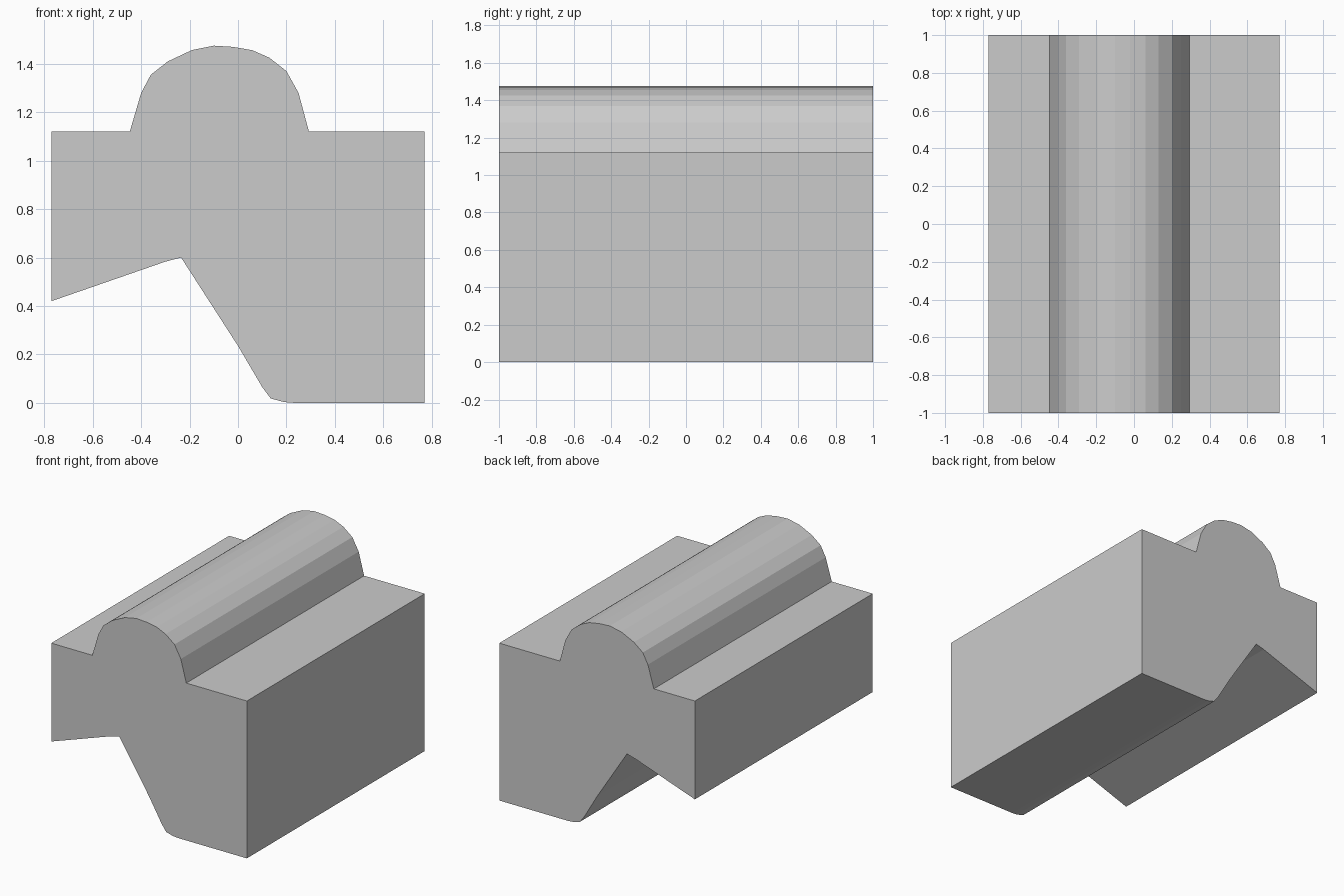
import bpy, bmesh

if "Cube" in bpy.data.objects:
    bpy.data.objects.remove(bpy.data.objects["Cube"])

# Cross-section in (x, z), constant along the full length
underside = [(-0.77, 0.42), (-0.30, 0.583), (-0.235, 0.60), (0.0, 0.235),
             (0.10, 0.065), (0.135, 0.018), (0.19, 0.003), (0.23, 0.0)]
right_side = [(0.77, 0.0), (0.77, 1.12)]
rounded_ridge = [(0.293, 1.12), (0.25, 1.28), (0.20, 1.37), (0.13, 1.425),
                 (0.06, 1.456), (-0.02, 1.47), (-0.10, 1.475), (-0.19, 1.457),
                 (-0.29, 1.41), (-0.36, 1.355), (-0.40, 1.28), (-0.447, 1.12)]
left_side = [(-0.77, 1.12)]


def extrude_profile(name, profile, y0, y1):
    """Extrude a closed x-z profile between two y positions."""
    bm = bmesh.new()
    face = bm.faces.new([bm.verts.new((x, y0, z)) for x, z in profile])
    result = bmesh.ops.extrude_face_region(bm, geom=[face], use_keep_orig=True)
    moved = [g for g in result["geom"] if isinstance(g, bmesh.types.BMVert)]
    bmesh.ops.translate(bm, verts=moved, vec=(0, y1 - y0, 0))
    bmesh.ops.recalc_face_normals(bm, faces=bm.faces[:])
    mesh = bpy.data.meshes.new(name)
    bm.to_mesh(mesh)
    bm.free()
    obj = bpy.data.objects.new(name, mesh)
    bpy.context.collection.objects.link(obj)
    return obj


# Notched block with the rounded ridge on top
extrude_profile("ridged_block", underside + right_side + rounded_ridge + left_side, -1.0, 1.0)
